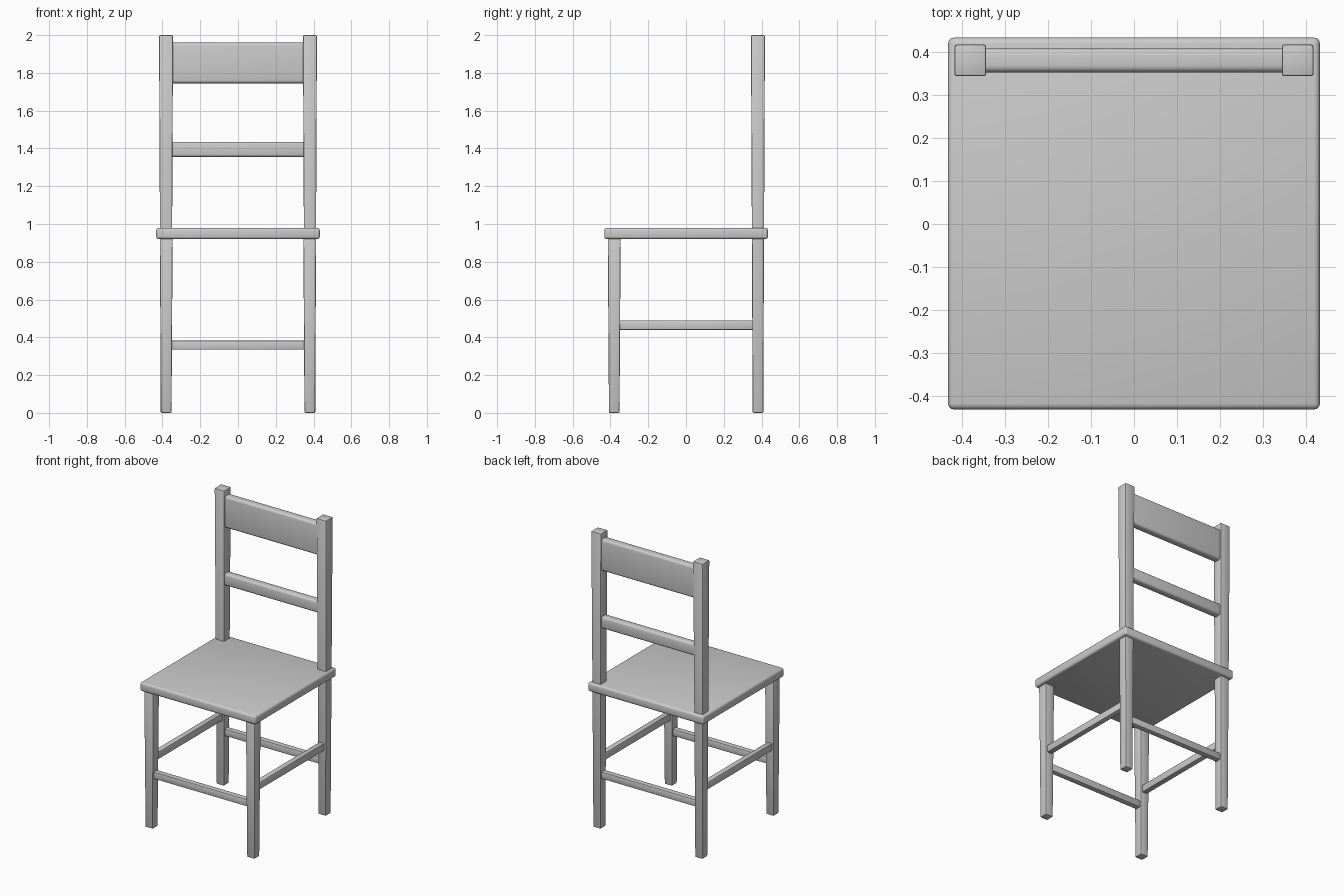
import bpy, bmesh
from mathutils import Vector

if "Cube" in bpy.data.objects:
    bpy.data.objects.remove(bpy.data.objects["Cube"])


def finish(name, bm, bevel, segments):
    """Turn a bmesh into a named object with softly rounded edges."""
    bmesh.ops.recalc_face_normals(bm, faces=bm.faces)
    bmesh.ops.bevel(bm, geom=bm.edges[:], offset=bevel, segments=segments,
                    profile=0.5, affect='EDGES')
    mesh = bpy.data.meshes.new(name)
    bm.to_mesh(mesh)
    bm.free()
    obj = bpy.data.objects.new(name, mesh)
    bpy.context.collection.objects.link(obj)
    bpy.context.view_layer.objects.active = obj
    obj.select_set(True)
    bpy.ops.object.shade_smooth_by_angle()
    obj.select_set(False)
    return obj


def box(name, x, y, z, bevel=0.006, segments=2):
    """Rounded box from (min, max) ranges."""
    bm = bmesh.new()
    bmesh.ops.create_cube(bm, size=1)
    for v in bm.verts:
        v.co = Vector([r[0] if c < 0 else r[1] for c, r in zip(v.co, (x, y, z))])
    return finish(name, bm, bevel, segments)


def tapered_leg(name, cx, cy, height, half_bottom, half_top):
    """Square post, slightly narrower at the foot."""
    bm = bmesh.new()
    bmesh.ops.create_cube(bm, size=2)
    for v in bm.verts:
        top = v.co.z > 0
        h = half_top if top else half_bottom
        v.co = Vector((cx + v.co.x * h, cy + v.co.y * h, height if top else 0))
    return finish(name, bm, 0.006, 2)


# Seat
box("seat", (-0.433, 0.433), (-0.432, 0.434), (0.92, 0.98), 0.014, 3)

# Legs, back posts and side stretchers
for side, s in (("left", -1), ("right", 1)):
    tapered_leg("front_leg_" + side, s * 0.38, -0.38, 0.93, 0.028, 0.034)
    tapered_leg("back_post_" + side, s * 0.381, 0.381, 2.0, 0.028, 0.037)
    cx = s * 0.38
    box("side_stretcher_" + side, (cx - 0.019, cx + 0.019), (-0.365, 0.365), (0.44, 0.49))

# Front and back stretchers
for end, cy in (("front", -0.38), ("back", 0.38)):
    box("stretcher_" + end, (-0.365, 0.365), (cy - 0.019, cy + 0.019), (0.335, 0.383))

# Backrest rails
box("top_rail", (-0.365, 0.365), (0.353, 0.409), (1.745, 1.96), 0.016, 4)
box("middle_rail", (-0.365, 0.365), (0.353, 0.407), (1.355, 1.435), 0.014, 3)
